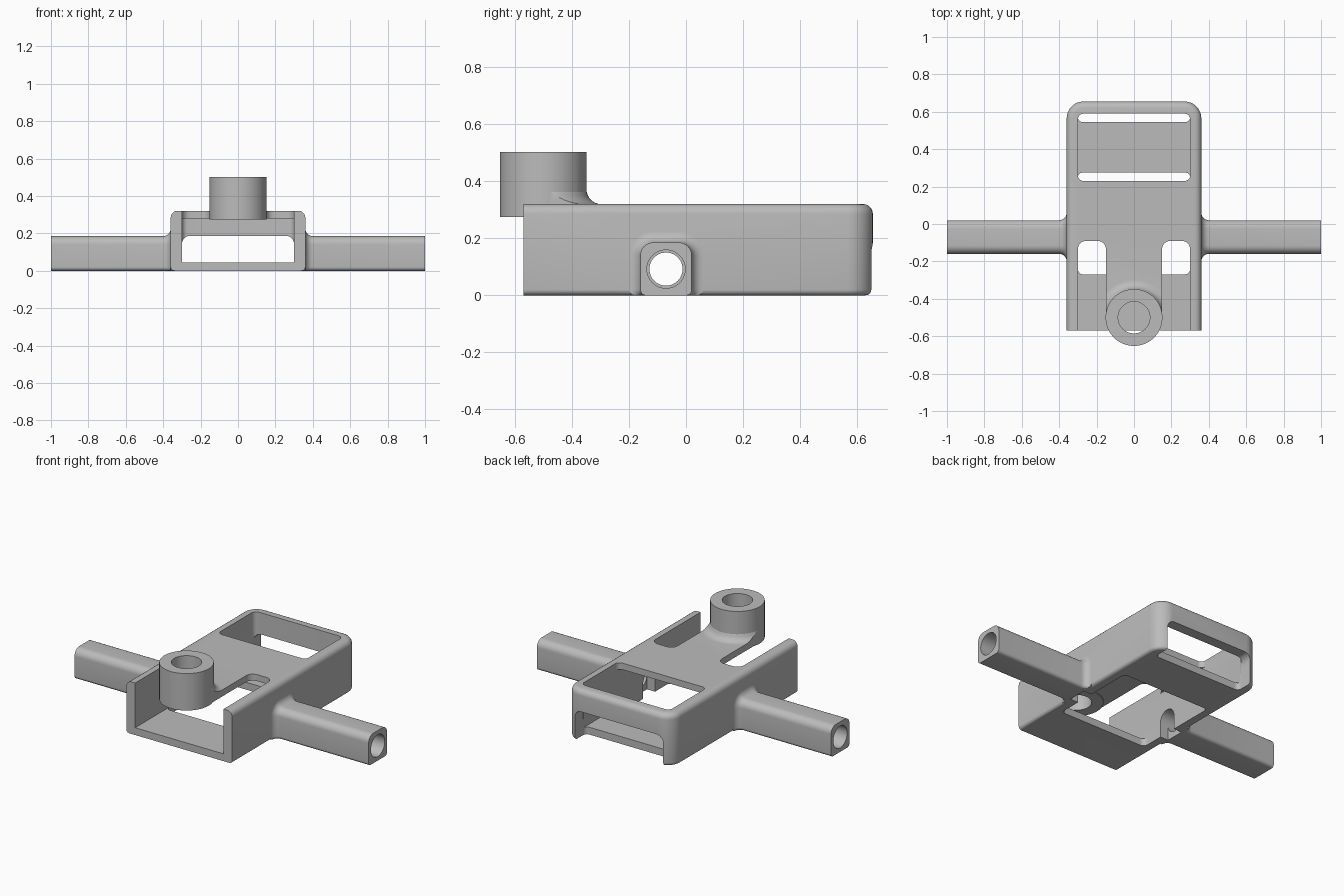
import bpy, bmesh
from math import pi, cos, sin, sqrt

cube = bpy.data.objects.get("Cube")
if cube:
    bpy.data.objects.remove(cube)

grey = bpy.data.materials.new("plain grey")
grey.use_nodes = True
grey.diffuse_color = (0.5, 0.5, 0.5, 1)
grey.node_tree.nodes["Principled BSDF"].inputs["Base Color"].default_value = (0.5, 0.5, 0.5, 1)


def rounded(u0, u1, v0, v1, r_low, r_high, n=8):
    """Rectangle outline with one corner radius at v0 and another at v1."""
    pts = []
    for u, v, su, sv, r, start in ((u1, v0, -1, 1, r_low, -pi / 2), (u1, v1, -1, -1, r_high, 0),
                                   (u0, v1, 1, -1, r_high, pi / 2), (u0, v0, 1, 1, r_low, pi)):
        if r == 0:
            pts.append((u, v))
            continue
        for i in range(n + 1):
            a = start + pi / 2 * i / n
            pts.append((u + su * r + r * cos(a), v + sv * r + r * sin(a)))
    return pts


def circle(u, v, r, n=64):
    return [(u + r * cos(2 * pi * i / n), v + r * sin(2 * pi * i / n)) for i in range(n)]


PLACE = {"x": lambda u, v, w: (w, u, v),
         "y": lambda u, v, w: (u, w, v),
         "z": lambda u, v, w: (u, v, w)}


def loft(name, sections, axis):
    """Skin a list of (outline, position) sections along an axis, with end caps."""
    bm = bmesh.new()
    rings = [[bm.verts.new(PLACE[axis](u, v, w)) for u, v in pts] for pts, w in sections]
    for a, b in zip(rings, rings[1:]):
        for i in range(len(a)):
            j = (i + 1) % len(a)
            bm.faces.new((a[i], a[j], b[j], b[i]))
    bm.faces.new(rings[0])
    bm.faces.new(rings[-1])
    bmesh.ops.recalc_face_normals(bm, faces=bm.faces)
    mesh = bpy.data.meshes.new(name)
    bm.to_mesh(mesh)
    bm.free()
    mesh.materials.append(grey)
    obj = bpy.data.objects.new(name, mesh)
    bpy.context.collection.objects.link(obj)
    return obj


def prism(name, pts, axis, lo, hi):
    return loft(name, [(pts, lo), (pts, hi)], axis)


def combine(target, tool, operation):
    """Apply a boolean and discard the tool."""
    tool.hide_render = True
    mod = target.modifiers.new(operation.lower(), "BOOLEAN")
    mod.operation, mod.solver, mod.object = operation, "EXACT", tool
    bpy.context.view_layer.objects.active = target
    bpy.ops.object.modifier_apply(modifier=mod.name)
    bpy.data.objects.remove(tool)


def cut(target, pts, axis, lo, hi):
    combine(target, prism("cutter", pts, axis, lo, hi), "DIFFERENCE")


W, IN, FRONT, BACK, TOP = 0.36, 0.30, -0.57, 0.655, 0.32
ARM_Y, BORE_Z = -0.07, 0.092
BOSS_Y, BOSS_R = -0.5, 0.152

# Outer shell with rounded rear corners and softened rims
body = prism("bracket_body", rounded(-W, W, FRONT, BACK, 0, 0.09), "z", 0, TOP)
bm = bmesh.new()
bm.from_mesh(body.data)
for height, radius in ((TOP, 0.035), (0, 0.02)):
    rim = [e for e in bm.edges
           if all(abs(v.co.z - height) < 1e-4 for v in e.verts)
           and not all(v.co.y < FRONT + 1e-4 for v in e.verts)]
    bmesh.ops.bevel(bm, geom=rim, offset=radius, segments=5, profile=0.5, affect="EDGES")
bm.to_mesh(body.data)
bm.free()

# Inner cavity, open at the front
cut(body, rounded(-IN, IN, -0.8, 0.59, 0, 0.03), "z", 0.045, 0.28)
# Rear window in the top plate
cut(body, rounded(-IN, IN, 0.23, 0.59, 0.03, 0.03), "z", 0.2, 0.4)
# Notches either side of the tongue, and the space ahead of it
for s in (-1, 1):
    x0, x1 = sorted((s * 0.15, s * IN))
    cut(body, rounded(x0, x1, -0.8, -0.09, 0, 0.045), "z", 0.2, 0.4)
cut(body, rounded(-0.16, 0.16, -0.8, BOSS_Y, 0, 0), "z", 0.2, 0.4)
# Floor opening and rear strap slot
cut(body, rounded(-IN, IN, -0.27, 0.275, 0.03, 0.025), "z", -0.1, 0.1)
cut(body, rounded(-IN, IN, 0.545, 0.63, 0.025, 0), "z", -0.1, 0.1)
# Opening in the back wall
cut(body, rounded(-IN, IN, -0.1, 0.187, 0, 0.045), "y", 0.57, 0.8)

# Side arms, flaring into the walls
FILLET = 0.04


def arm_section(e):
    return rounded(ARM_Y - 0.09 - e, ARM_Y + 0.09 + e, 0, 0.185 + e, 0.02, 0.045 + e)


for s in (-1, 1):
    sections = [(arm_section(FILLET), s * 0.335)]
    for i in range(7):
        a = pi / 2 * i / 6
        sections.append((arm_section(FILLET * (1 - sin(a))), s * (W + FILLET * (1 - cos(a)))))
    sections.append((arm_section(0), s))
    combine(body, loft("arm", sections, "x"), "UNION")

# Stepped bore through both arms, open below at the inner wall
cut(body, circle(ARM_Y, BORE_Z, 0.058), "x", -1.1, 1.1)
for s in (-1, 1):
    cut(body, circle(ARM_Y, BORE_Z, 0.067), "x", *sorted((s * 0.42, s * 1.1)))
    cut(body, rounded(ARM_Y - 0.058, ARM_Y + 0.058, -0.1, BORE_Z, 0, 0), "x",
        *sorted((s * 0.25, s * 0.355)))

# Upright boss on the tongue, with a blend at its rear foot
FOOT = 0.05
rings = [(circle(0, BOSS_Y, BOSS_R + FOOT), 0.30)]
for i in range(8):
    a = pi / 2 * i / 8
    rings.append((circle(0, BOSS_Y, BOSS_R + FOOT * (1 - sin(a))), TOP + FOOT * (1 - cos(a))))
rings.append((circle(0, BOSS_Y, BOSS_R - 0.005), TOP + FOOT))
foot = loft("boss_foot", rings, "z")
combine(foot, prism("cutter", rounded(-0.15, 0.15, BOSS_Y, 0, 0, 0), "z", 0.29, 0.45), "INTERSECT")
combine(body, foot, "UNION")
combine(body, prism("boss", circle(0, BOSS_Y, BOSS_R), "z", 0.275, 0.502), "UNION")
cut(body, circle(0, BOSS_Y, 0.085), "z", 0.2, 0.6)

# Smooth curved faces, keep crisp edges
bpy.ops.object.select_all(action="DESELECT")
body.select_set(True)
bpy.context.view_layer.objects.active = body
bpy.ops.object.shade_smooth_by_angle(angle=pi / 6)
